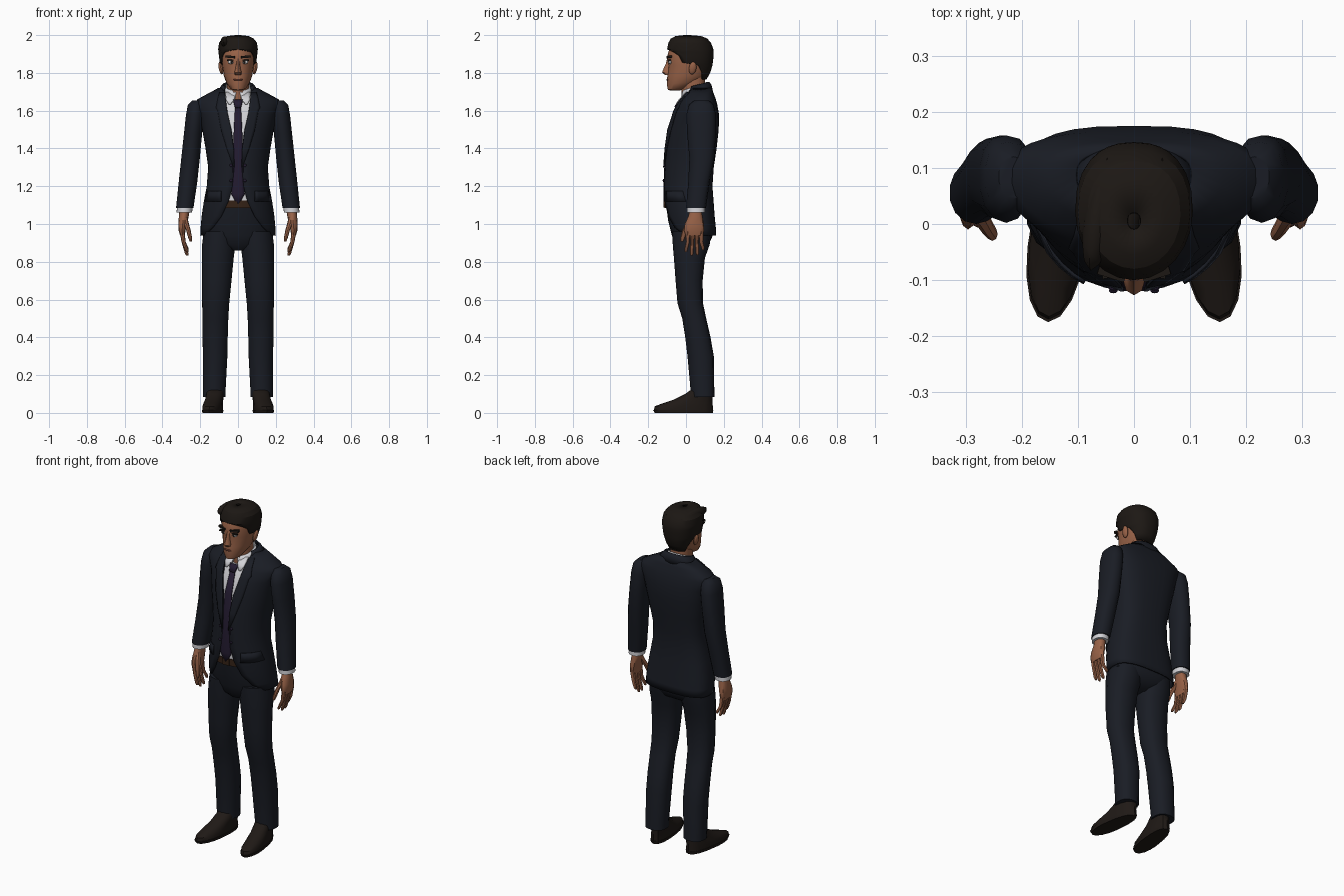
import bpy, bmesh
from math import sin, cos, pi, asin, radians
from mathutils import Matrix, Euler


def material(name, r, g, b):
    m = bpy.data.materials.new(name)
    m.diffuse_color = (r, g, b, 1)
    return m


SUIT = material("suit", .010, .012, .018)
SHIRT = material("shirt", .65, .65, .68)
TIE = material("tie", .017, .011, .03)
SKIN = material("skin", .32, .125, .065)
LIP = material("lip", .2, .06, .04)
HAIR = material("hair", .012, .009, .007)
SHOE = material("shoe", .014, .010, .008)
BELT = material("belt", .035, .016, .008)
WHITE = material("eye_white", .6, .6, .6)


def finish(name, mesh, mat, mirror=False, solid=0, angle=40):
    ob = bpy.data.objects.new(name, mesh)
    bpy.context.collection.objects.link(ob)
    mesh.materials.append(mat)
    bpy.ops.object.select_all(action='DESELECT')
    ob.select_set(True)
    bpy.context.view_layer.objects.active = ob
    bpy.ops.object.shade_smooth_by_angle(angle=radians(angle))
    if mirror:
        ob.modifiers.new("mirror", 'MIRROR').merge_threshold = .0005
    if solid:
        ob.modifiers.new("thickness", 'SOLIDIFY').thickness = solid
    return ob


def ring_point(r, t, mid, pb):
    """Ring = (z, centre x, half width, front y, back y, tilt)."""
    z, cx, w, yf, yb = r[:5]
    tilt = r[5] if len(r) > 5 else 0
    yc = yf + (yb - yf) * mid
    s, c = sin(t), cos(t)
    p = 1 if c > 0 else pb
    x = cx + w * (abs(s) ** p) * (1 if s > 0 else -1)
    y = yc - c * (yc - yf) if c > 0 else yc + abs(c) ** p * (yb - yc)
    return x, y, z + tilt * (y - yc)


def loft(name, rings, mat, n=16, mid=.5, pb=.8, starts=None, mirror=False, solid=0, shear=0, caps=True, angle=40):
    """Stack of rings; with starts, each is half a ring from that angle to the back, mirrored."""
    verts, faces = [], []
    m = n + 1 if starts else n
    for k, r in enumerate(rings):
        for i in range(m):
            t = starts[k] + (pi - starts[k]) * i / n if starts else 2 * pi * i / n
            x, y, z = ring_point(r, t, mid, pb)
            if starts and i == n:
                x = 0
            verts.append((x - shear * y, y, z))
    for k in range(len(rings) - 1):
        for i in range(n):
            j = (i + 1) % m
            faces.append((k * m + i, k * m + j, (k + 1) * m + j, (k + 1) * m + i))
    if caps and not starts:
        faces += [tuple(range(m))[::-1], tuple(range(len(verts) - m, len(verts)))]
    mesh = bpy.data.meshes.new(name)
    mesh.from_pydata(verts, [], faces)
    return finish(name, mesh, mat, mirror or bool(starts), solid, angle)


def blob(name, loc, size, mat, rot=(0, 0, 0), box=False, mirror=True):
    bm = bmesh.new()
    mx = Matrix.LocRotScale(loc, Euler(rot), size)
    if box:
        bmesh.ops.create_cube(bm, size=2, matrix=mx)
    else:
        bmesh.ops.create_uvsphere(bm, u_segments=12, v_segments=8, radius=1, matrix=mx)
    mesh = bpy.data.meshes.new(name)
    bm.to_mesh(mesh)
    bm.free()
    return finish(name, mesh, mat, mirror)


# Jacket body: rings plus half width of the front opening
J = [(.94, 0, .20, -.085, .16), (.98, 0, .198, -.10, .158), (1.04, 0, .193, -.112, .152),
     (1.12, 0, .181, -.12, .146), (1.2, 0, .166, -.12, .14), (1.3, 0, .158, -.115, .147),
     (1.4, 0, .172, -.108, .162), (1.5, 0, .19, -.095, .173), (1.58, 0, .205, -.075, .175),
     (1.635, 0, .23, -.047, .165), (1.66, 0, .215, -.03, .158), (1.69, 0, .16, -.005, .147),
     (1.72, 0, .105, .01, .135)]
GAP = [.18, .135, .09, .052, .03, .02, .023, .036, .055, .063, .067, .07, .072]
MID = .58
loft("jacket", J, SUIT, n=14, mid=MID, pb=.7, solid=.008,
     starts=[asin(g / r[2]) for g, r in zip(GAP, J)])
loft("shirt", [(z, 0, w - .012, yf + .012, yb - .012) for z, c, w, yf, yb in J[3:12]],
     SHIRT, n=24, mid=MID, pb=.7)


def chest_y(x, z):
    """Front surface of the jacket at x, z."""
    k = max(i for i in range(len(J) - 1) if J[i][0] <= z)
    f = (z - J[k][0]) / (J[k + 1][0] - J[k][0])
    w, yf, yb = [J[k][i] + f * (J[k + 1][i] - J[k][i]) for i in (2, 3, 4)]
    d = (yb - yf) * MID
    return yf + d - d * max(0, 1 - (x / w) ** 2) ** .5


def panel(name, rows, mat, off, thick=.006, mirror=True, n=4):
    """Cloth strip lying on the chest; rows are (z, x start, x end), top to bottom."""
    verts, faces = [], []
    for z, a, b in rows:
        for i in range(n + 1):
            x = a + (b - a) * i / n
            verts.append((x, chest_y(x, z) - off, z))
    for k in range(len(rows) - 1):
        for i in range(n):
            a = k * (n + 1) + i
            faces.append((a, a + n + 1, a + n + 2, a + 1))
    mesh = bpy.data.meshes.new(name)
    mesh.from_pydata(verts, [], faces)
    finish(name, mesh, mat, mirror, thick)


# Lapels, pocket flaps, tie and buttons
panel("lapel", [(1.70, .07, .098), (1.66, .065, .108), (1.615, .06, .117), (1.60, .058, .108),
                (1.5, .036, .09), (1.4, .023, .06), (1.3, .019, .024)], SUIT, .007)
panel("pocket_flap", [(1.175, .09, .164), (1.12, .09, .178)], SUIT, .008)
panel("tie_blade", [(1.63, -.015, .015), (1.5, -.022, .022), (1.3, -.028, .028), (1.16, -.036, .036),
                    (1.095, -.002, .002)], TIE, 0, mirror=False)
panel("tie_knot", [(1.66, -.026, .026), (1.62, -.016, .016)], TIE, .008, .012, mirror=False)
for bz in (1.23, 1.31):
    blob("jacket_button", (.037, chest_y(.037, bz) - .004, bz), (.008, .005, .008), TIE)

# Collars
loft("jacket_collar", [(1.685, 0, .118, -.005, .143, .2), (1.72, 0, .096, -.005, .135, .25),
                       (1.738, 0, .082, 0, .122, .25)], SUIT, n=10, starts=[.8, .9, 1.0], solid=.008)
loft("shirt_collar", [(1.66, 0, .078, -.03, .118, .35), (1.70, 0, .072, -.025, .115, .35),
                      (1.728, 0, .066, -.022, .11, .35)], SHIRT, n=10, starts=[.35, .2, .15], solid=.006)
panel("collar_wing", [(1.70, .012, .066), (1.66, .02, .064), (1.635, .04, .05)], SHIRT, .006)

# Trousers and belt
loft("trouser_seat", [(.86, 0, .06, -.03, .07), (.89, 0, .15, -.06, .12), (.94, 0, .188, -.075, .142),
                      (1.02, 0, .18, -.095, .14), (1.11, 0, .168, -.106, .134)], SUIT, n=24, mid=MID)
loft("belt", [(1.085, 0, .173, -.113, .137), (1.125, 0, .17, -.113, .135)], BELT, n=24, mid=MID)
blob("belt_buckle", (0, -.113, 1.105), (.022, .005, .018), BELT, box=True, mirror=False)
loft("trouser_leg", [(.085, .126, .061, .025, .152), (.11, .126, .061, .025, .15), (.3, .121, .066, .008, .147),
                     (.4, .121, .068, -.004, .13), (.5, .12, .07, -.02, .107), (.58, .118, .073, -.045, .09),
                     (.7, .113, .08, -.055, .088), (.82, .107, .086, -.064, .1), (.89, .102, .09, -.07, .125),
                     (.96, .098, .085, -.072, .135)], SUIT, n=14, mirror=True)

# Shoes
loft("shoe_sole", [(0, .132, .05, -.165, .142), (.016, .132, .053, -.175, .145)],
     SHOE, mid=.42, shear=.12, mirror=True)
loft("shoe_upper", [(.016, .132, .05, -.17, .142), (.035, .132, .05, -.165, .142), (.052, .132, .048, -.12, .14),
                    (.072, .13, .046, -.06, .14), (.1, .128, .046, -.005, .138), (.125, .128, .045, .03, .138)],
     SHOE, mid=.42, shear=.12, mirror=True)

# Sleeves and cuffs
loft("sleeve", [(1.085, .282, .047, 0, .106), (1.22, .265, .05, .012, .125), (1.35, .251, .05, .018, .15),
                (1.48, .238, .049, .006, .158), (1.58, .228, .048, .002, .158), (1.632, .224, .042, .017, .146),
                (1.655, .215, .026, .045, .12)], SUIT, n=14, mirror=True)
loft("shirt_cuff", [(1.06, .284, .042, .005, .1), (1.09, .282, .042, .005, .1)], SHIRT, n=14, mirror=True)

# Hands: palm, four fingers, thumb
loft("palm", [(.94, .294, .013, -.002, .088), (.965, .296, .018, -.01, .096), (1.0, .293, .023, -.006, .095),
              (1.04, .287, .026, .012, .087), (1.075, .283, .028, .02, .083)], SKIN, n=12, mirror=True)
for i, tip in enumerate((.852, .832, .835, .862)):
    y = .009 + .024 * i
    dy = (i - 1.5) * .006
    loft("finger", [(tip, .268, .006, y + dy - .006, y + dy + .006),
                    (tip + .012, .272, .009, y + dy - .009, y + dy + .009),
                    (.905, .288, .011, y - .010, y + .010),
                    (.96, .296, .013, y - .012, y + .012)], SKIN, n=8, mirror=True)
loft("thumb", [(.908, .25, .006, -.028, -.014), (.925, .253, .01, -.03, -.006), (.965, .262, .012, -.02, .008),
               (1.01, .277, .015, .002, .035), (1.04, .283, .015, .015, .05)], SKIN, n=8, mirror=True)

# Neck and head
loft("neck", [(1.64, 0, .06, -.02, .1), (1.72, 0, .058, -.025, .1), (1.80, 0, .06, -.03, .1)], SKIN)
loft("head", [(1.708, 0, .024, -.088, -.03), (1.72, 0, .043, -.096, .03, .15), (1.748, 0, .062, -.101, .075, .1),
              (1.785, 0, .075, -.099, .11), (1.84, 0, .085, -.093, .125), (1.885, 0, .089, -.1, .13),
              (1.94, 0, .085, -.085, .125), (1.975, 0, .06, -.05, .1)], SKIN, n=20, pb=.85)
loft("nose", [(1.79, 0, .017, -.112, -.08), (1.802, 0, .02, -.127, -.07), (1.816, 0, .015, -.122, -.07),
              (1.845, 0, .01, -.108, -.07), (1.875, 0, .012, -.1, -.07)], SKIN, n=8)
blob("mouth", (0, -.098, 1.764), (.026, .006, .005), LIP, mirror=False)
blob("ear", (.091, .035, 1.825), (.011, .02, .034), SKIN, rot=(-.15, .2, 0))
blob("eye", (.036, -.084, 1.857), (.018, .009, .010), WHITE)
blob("iris", (.034, -.089, 1.858), (.008, .006, .009), HAIR)
blob("eyelid", (.037, -.087, 1.868), (.02, .008, .003), HAIR, box=True, rot=(0, .05, -.15))
blob("eyebrow", (.04, -.089, 1.885), (.025, .008, .006), HAIR, box=True, rot=(0, -.08, .3))

# Hair: back shell rising to the hairline, with a swept top
loft("hair", [(1.765, 0, .068, -.04, .108), (1.80, 0, .082, -.08, .128), (1.84, 0, .093, -.09, .14),
              (1.855, 0, .097, -.095, .142), (1.89, 0, .101, -.098, .146), (1.91, 0, .104, -.1, .146),
              (1.925, 0, .105, -.1, .145), (1.96, 0, .1, -.093, .132), (1.982, 0, .083, -.08, .112),
              (1.995, 0, .055, -.055, .08), (2.0, 0, .012, -.01, .02)], HAIR, n=12, pb=.85,
     starts=[2.3, 2.15, 1.85, 1.2, 1.05, .75, 0, 0, 0, 0, 0], solid=.01, angle=25)
for x, w in ((-.06, .028), (-.015, .032), (.035, .03)):
    blob("hair_strand", (x, .02, 1.958), (w, .105, .036), HAIR, rot=(-.05, x * 5, -.15), mirror=False)
